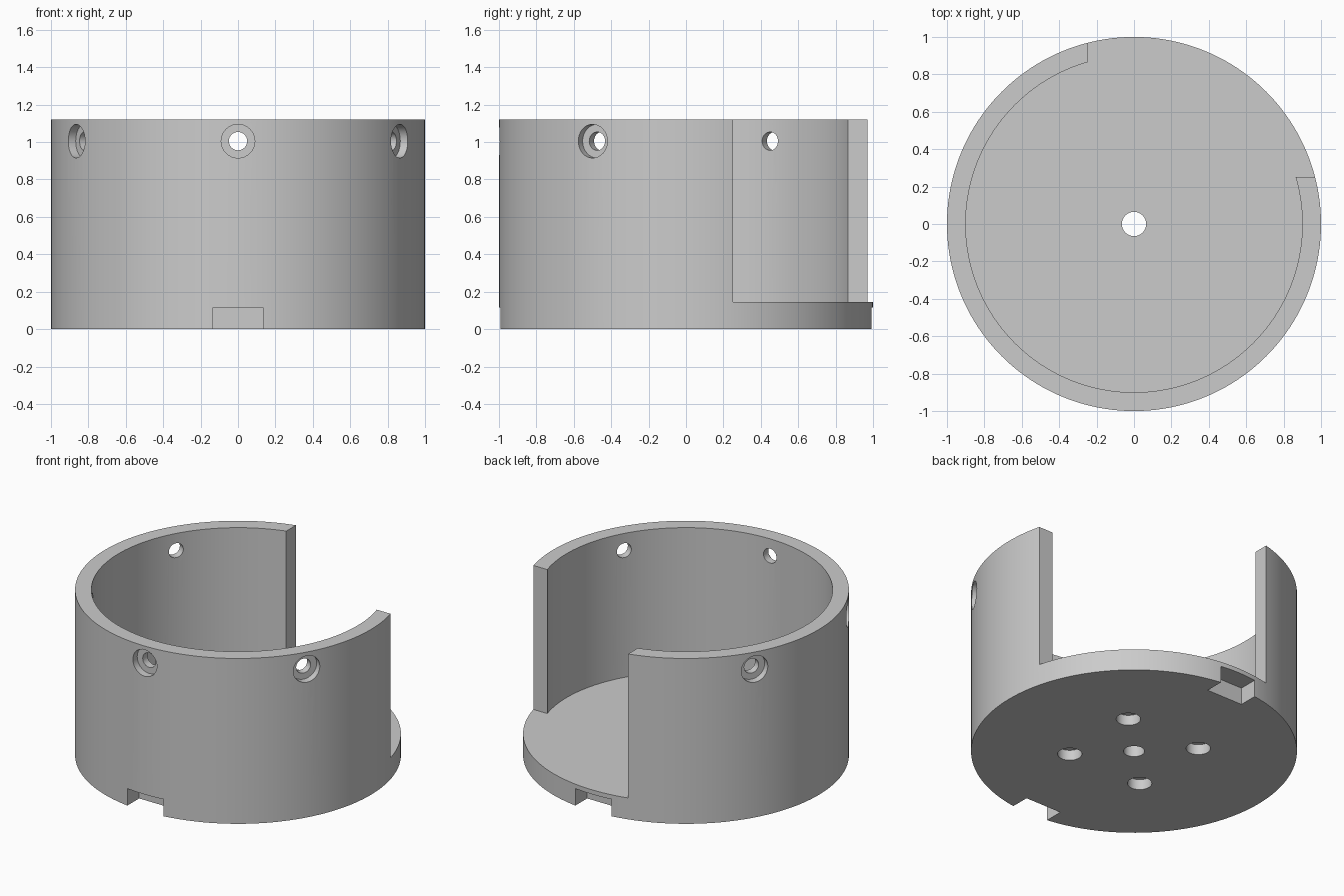
import bpy
import bmesh
from math import radians, cos, sin
from mathutils import Matrix, Vector

if "Cube" in bpy.data.objects:
    bpy.data.objects.remove(bpy.data.objects["Cube"], do_unlink=True)

HEIGHT, FLOOR = 1.12, 0.145
OUTER, INNER = 1.0, 0.9
HOLE_Z = 1.005

grey = bpy.data.materials.new("plain_grey")
grey.use_nodes = True
colour = (0.6, 0.6, 0.6, 1)
grey.diffuse_color = colour
grey.node_tree.nodes["Principled BSDF"].inputs["Base Color"].default_value = colour


def add_object(name, bm):
    mesh = bpy.data.meshes.new(name)
    bm.to_mesh(mesh)
    bm.free()
    mesh.materials.append(grey)
    obj = bpy.data.objects.new(name, mesh)
    bpy.context.collection.objects.link(obj)
    return obj


def cylinder(name, radius, start, end, segments=32):
    """Cylinder running between two points."""
    start, end = Vector(start), Vector(end)
    axis = end - start
    turn = axis.to_track_quat("Z", "Y").to_matrix().to_4x4()
    bm = bmesh.new()
    bmesh.ops.create_cone(bm, cap_ends=True, segments=segments, radius1=radius,
                          radius2=radius, depth=axis.length,
                          matrix=Matrix.Translation((start + end) / 2) @ turn)
    return add_object(name, bm)


def box(name, low, high):
    """Box between two opposite corners."""
    low, high = Vector(low), Vector(high)
    bm = bmesh.new()
    bmesh.ops.create_cube(bm, size=1, matrix=Matrix.Translation((low + high) / 2)
                          @ Matrix.Diagonal((*(high - low), 1)))
    return add_object(name, bm)


# Solid body and its hollow
housing = cylinder("cup_housing", OUTER, (0, 0, 0), (0, 0, HEIGHT), 160)
cutters = [cylinder("pocket_cutter", INNER, (0, 0, FLOOR), (0, 0, 2), 160)]

# Square-cornered opening in the wall
cutters.append(box("opening_cutter", (-0.245, 0.25, FLOOR), (2, 2, 2)))

# Counterbored screw holes around the rim
for angle in (-150, -90, -30, 150):
    out = Vector((cos(radians(angle)), sin(radians(angle)), 0))
    lift = Vector((0, 0, HOLE_Z))
    cutters.append(cylinder("screw_hole_cutter", 0.049, out * 0.7 + lift, out * 1.2 + lift))
    cutters.append(cylinder("counterbore_cutter", 0.09, out * 0.95 + lift, out * 1.2 + lift))

# Notches under the front and back edges
for side in (-1, 1):
    cutters.append(box("notch_cutter", (-0.135, min(side * 0.865, side * 1.2), -0.2),
                       (0.135, max(side * 0.865, side * 1.2), 0.115)))

# Through hole in the floor and four blind holes below
cutters.append(cylinder("centre_hole_cutter", 0.065, (0, 0, -0.2), (0, 0, 0.5)))
for x in (-0.28, 0.28):
    for y in (-0.28, 0.28):
        cutters.append(cylinder("blind_hole_cutter", 0.075, (x, y, -0.2), (x, y, 0.07)))

# Cut everything, then keep the finished mesh only
for cutter in cutters:
    cut = housing.modifiers.new(cutter.name, "BOOLEAN")
    cut.operation = "DIFFERENCE"
    cut.solver = "EXACT"
    cut.object = cutter
depsgraph = bpy.context.evaluated_depsgraph_get()
finished = bpy.data.meshes.new_from_object(housing.evaluated_get(depsgraph))
housing.modifiers.clear()
housing.data = finished
for cutter in cutters:
    bpy.data.objects.remove(cutter, do_unlink=True)

# Smooth round walls with crisp rims
bpy.ops.object.select_all(action="DESELECT")
housing.select_set(True)
bpy.context.view_layer.objects.active = housing
bpy.ops.object.shade_smooth_by_angle(angle=radians(30))
